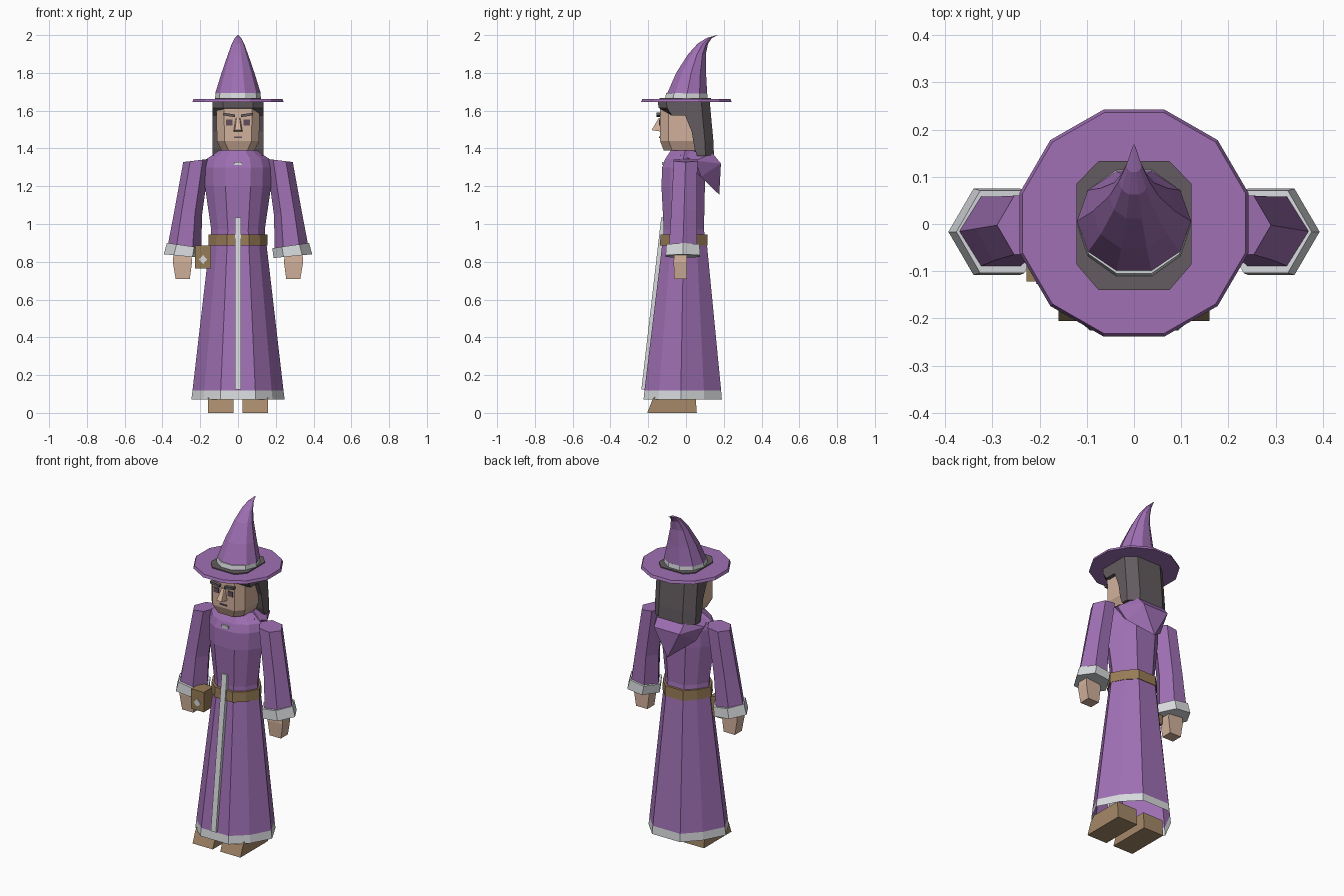
import bpy, bmesh, math
from mathutils import Vector

if "Cube" in bpy.data.objects:
    bpy.data.objects.remove(bpy.data.objects["Cube"])


def material(name, r, g, b):
    m = bpy.data.materials.new(name)
    m.diffuse_color = (r, g, b, 1)
    m.use_nodes = True
    m.node_tree.nodes["Principled BSDF"].inputs["Base Color"].default_value = m.diffuse_color
    return m


PURPLE = material("purple cloth", 0.345, 0.16, 0.45)
SILVER = material("pale trim", 0.68, 0.70, 0.72)
SKIN = material("skin", 0.64, 0.44, 0.33)
HAIR = material("dark hair", 0.125, 0.105, 0.115)
LEATHER = material("belt leather", 0.31, 0.20, 0.095)
SHOE = material("shoe leather", 0.38, 0.25, 0.14)
EYE = material("eye", 0.13, 0.075, 0.11)


def finish(name, bm, mats):
    bmesh.ops.recalc_face_normals(bm, faces=bm.faces)
    me = bpy.data.meshes.new(name)
    bm.to_mesh(me)
    bm.free()
    for m in mats:
        me.materials.append(m)
    ob = bpy.data.objects.new(name, me)
    bpy.context.collection.objects.link(ob)
    return ob


def loft(name, rings, mats, bands=None, bottom=True, top=True):
    """Skin a list of equal-length rings; bands gives a material index per band."""
    bm = bmesh.new()
    vs = [[bm.verts.new(p) for p in r] for r in rings]
    n = len(vs[0])
    for k in range(len(vs) - 1):
        for i in range(n):
            j = (i + 1) % n
            f = bm.faces.new((vs[k][i], vs[k][j], vs[k + 1][j], vs[k + 1][i]))
            f.material_index = bands[k] if bands else 0
    if bottom:
        bm.faces.new(vs[0]).material_index = bands[0] if bands else 0
    if top:
        bm.faces.new(vs[-1]).material_index = bands[-1] if bands else 0
    return finish(name, bm, mats)


def hull(name, pts, mat):
    bm = bmesh.new()
    for p in pts:
        bm.verts.new(p)
    bmesh.ops.convex_hull(bm, input=bm.verts)
    return finish(name, bm, [mat])


def box(name, lo, hi, mat):
    return hull(name, [(x, y, z) for x in (lo[0], hi[0])
                       for y in (lo[1], hi[1]) for z in (lo[2], hi[2])], mat)


def mirrored(pts):
    return [(s * x, y, z) for x, y, z in pts for s in (1, -1)]


def ngon(n, rx, y0, y1, z, turn=0.5):
    cy, ry = (y0 + y1) / 2, (y1 - y0) / 2
    s = 1 / math.cos(math.pi / n) if turn else 1
    return [(rx * s * math.sin((i + turn) * math.tau / n),
             cy - ry * s * math.cos((i + turn) * math.tau / n), z) for i in range(n)]


def robe(hx, y0, y1, z):
    """Ten-sided body section: flat front and back, pointed at the sides."""
    cy, ry = (y0 + y1) / 2, (y1 - y0) / 2
    half = [(0.38, -1), (0.74, -0.62), (1, -0.05), (0.74, 0.55), (0.38, 1)]
    loop = half + [(-a, b) for a, b in reversed(half)]
    return [(a * hx, cy + b * ry, z) for a, b in loop]


# Robe: skirt with pale hem, then torso up to the neckline
loft("robe_skirt", [robe(0.247, -0.225, 0.19, 0.07), robe(0.241, -0.220, 0.186, 0.118),
                    robe(0.15, -0.125, 0.11, 0.90)],
     [PURPLE, SILVER], [1, 0], bottom=False)
loft("robe_torso", [robe(0.148, -0.122, 0.108, 0.88), robe(0.142, -0.118, 0.095, 0.97),
                    robe(0.175, -0.13, 0.10, 1.20), robe(0.178, -0.126, 0.10, 1.30),
                    robe(0.165, -0.11, 0.09, 1.345), robe(0.10, -0.08, 0.08, 1.39)], [PURPLE])
loft("belt", [robe(0.157, -0.138, 0.115, 0.885), robe(0.155, -0.135, 0.113, 0.945)], [LEATHER])

# Pale strip down the front and clasp at the collar
hull("front_strip", mirrored([(0.017, -0.236, 0.125), (0.017, -0.20, 0.125),
                              (0.017, -0.142, 0.90), (0.017, -0.141, 0.95),
                              (0.017, -0.131, 1.035), (0.017, -0.11, 1.035)]), SILVER)
box("collar_clasp", (-0.022, -0.128, 1.313), (0.022, -0.11, 1.328), SILVER)


# Sleeves, cuffs, hands and shoes on each side
def hexa(xi, xo, y0, y1, zi, zo):
    """Six-sided sleeve section, tilted from inner height zi to outer height zo."""
    cy, w = (y0 + y1) / 2, xo - xi
    pts = [(0, cy), (0.26, y0), (0.74, y0), (1, cy), (0.74, y1), (0.26, y1)]
    return [(xi + t * w, y, zi + t * (zo - zi)) for t, y in pts]


for side, s in (("right", -1), ("left", 1)):
    def flip(ring):
        return [(s * x, y, z) for x, y, z in ring]
    loft(side + "_sleeve", [flip(hexa(0.195, 0.372, -0.09, 0.058, 0.855, 0.885)),
                            flip(hexa(0.19, 0.335, -0.078, 0.058, 1.05, 1.08)),
                            flip(hexa(0.15, 0.29, -0.065, 0.06, 1.345, 1.328))], [PURPLE])
    loft(side + "_cuff", [flip(hexa(0.188, 0.393, -0.108, 0.075, 0.82, 0.84)),
                          flip(hexa(0.182, 0.376, -0.104, 0.071, 0.872, 0.90))], [SILVER])
    hull(side + "_hand", flip([(x, y, z) for xs, y0, y1, z in
                               (((0.255, 0.33), -0.062, 0.005, 0.71),
                                ((0.243, 0.345), -0.066, 0.005, 0.80),
                                ((0.25, 0.34), -0.06, 0.005, 0.86))
                               for x in xs for y in (y0, y1)]), SKIN)
    hull(side + "_shoe", flip([(x, y, z) for x in (0.025, 0.16)
                               for y, z in ((-0.205, 0), (0.057, 0), (-0.178, 0.07),
                                            (-0.15, 0.10), (0.05, 0.10))]), SHOE)

# Belt pouch with a pale diamond
box("belt_pouch", (-0.228, -0.122, 0.765), (-0.143, -0.03, 0.885), LEATHER)
hull("pouch_diamond", [(-0.185 + a, y, 0.812 + b) for y in (-0.127, -0.12)
                       for a, b in ((0.022, 0), (-0.022, 0), (0, 0.024), (0, -0.024))], SILVER)

# Hood hanging on the upper back
hull("hood", mirrored([(0.13, -0.03, 1.365), (0.16, 0.05, 1.335), (0.09, 0.14, 1.375),
                       (0.085, 0.185, 1.32), (0.0, 0.176, 1.155), (0.12, 0.08, 1.25),
                       (0.09, 0.03, 1.385)]), PURPLE)


# Head, with corners cut and a narrower jaw
def headring(hx, fx, y0, y1, z):
    half = [(fx, y0), (hx, y0 + 0.045), (hx, y1)]
    return [(a, b, z) for a, b in half + [(-a, b) for a, b in reversed(half)]]


loft("neck", [ngon(8, 0.065, -0.07, 0.06, 1.36), ngon(8, 0.065, -0.07, 0.06, 1.42)], [SKIN])
loft("head", [headring(0.088, 0.05, -0.118, 0.05, 1.39), headring(0.112, 0.072, -0.138, 0.06, 1.44),
              headring(0.114, 0.074, -0.138, 0.06, 1.645)], [SKIN])

# Face details
hull("nose", mirrored([(0.012, -0.137, 1.56), (0.024, -0.137, 1.49), (0.017, -0.182, 1.497),
                       (0.008, -0.145, 1.56)]), SKIN)
box("mouth", (-0.022, -0.143, 1.455), (0.022, -0.135, 1.463), EYE)
for side, s in (("right", -1), ("left", 1)):
    hull(side + "_eye", [(s * x, y, z) for x in (0.03, 0.064) for y in (-0.143, -0.135)
                         for z in (1.522, 1.552)], EYE)
    hull(side + "_brow", [(s * x, y, z + d) for x, z in ((0.016, 1.566), (0.078, 1.575))
                          for y in (-0.157, -0.135) for d in (0, 0.014)], HAIR)

# Hair: a side outline swept across the head, pulled in at both ears
outline = [(-0.15, 1.655), (-0.145, 1.615), (-0.075, 1.575), (-0.005, 1.575), (0.03, 1.49),
           (0.045, 1.40), (0.06, 1.36), (0.148, 1.36), (0.145, 1.44), (0.125, 1.655)]


def hairslice(x, pull):
    return [(x, y + pull if y < -0.1 else y - pull if y > 0.1 else y, z) for y, z in outline]


loft("hair", [hairslice(-0.136, 0.045), hairslice(-0.08, 0.0),
              hairslice(0.08, 0.0), hairslice(0.136, 0.045)], [HAIR])

# Hat: brim, dark seat, pale band and bent cone
loft("hat_brim", [ngon(12, 0.242, -0.238, 0.242, 1.645), ngon(12, 0.236, -0.232, 0.236, 1.661)],
     [PURPLE])
seat = [(0.122, -0.085), (0.122, 0.085), (0.075, 0.133), (-0.075, 0.133),
        (-0.122, 0.085), (-0.122, -0.085), (-0.075, -0.14), (0.075, -0.14)]
loft("hat_seat", [[(x, y, z) for x, y in seat] for z in (1.65, 1.667)], [HAIR])
loft("hat_band", [ngon(10, 0.116, -0.112, 0.115, 1.66), ngon(10, 0.113, -0.105, 0.112, 1.693)],
     [SILVER])
loft("hat_cone", [ngon(10, 0.115, -0.10, 0.112, 1.69), ngon(10, 0.083, -0.052, 0.106, 1.80),
                  ngon(10, 0.05, 0.012, 0.105, 1.90), ngon(10, 0.031, 0.062, 0.117, 1.955),
                  ngon(10, 0.016, 0.11, 0.137, 1.985), ngon(10, 0.002, 0.164, 0.168, 2.0)],
     [PURPLE])
